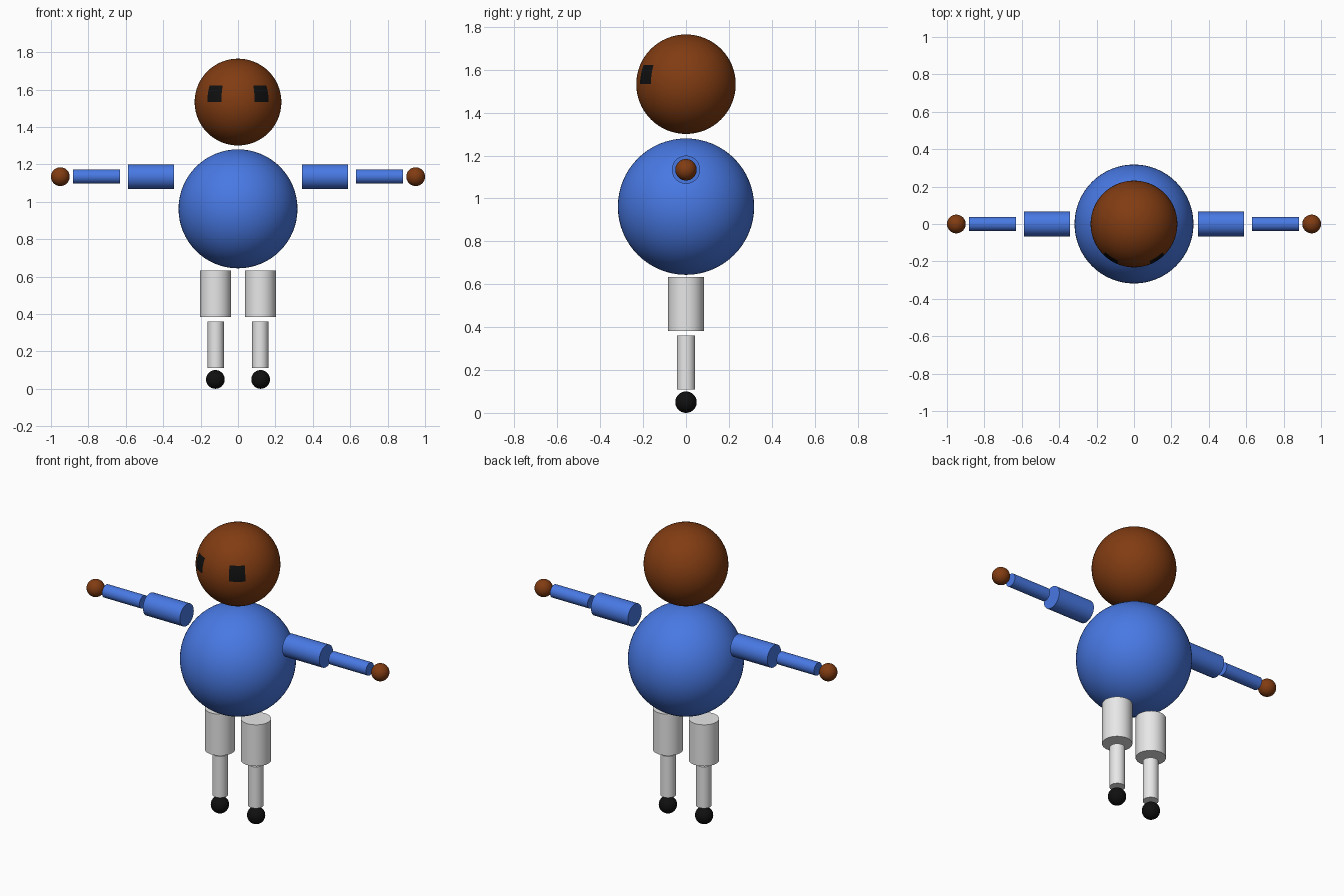
import bpy
import math

cube = bpy.data.objects.get("Cube")
if cube:
    bpy.data.objects.remove(cube, do_unlink=True)


def make_material(name, colour):
    mat = bpy.data.materials.new(name)
    mat.use_nodes = True
    mat.diffuse_color = (*colour, 1)
    mat.node_tree.nodes["Principled BSDF"].inputs["Base Color"].default_value = (*colour, 1)
    return mat


brown = make_material("brown skin", (0.22, 0.045, 0.006))
blue = make_material("blue shirt", (0.065, 0.19, 0.77))
white = make_material("white trousers", (0.8, 0.8, 0.8))
black = make_material("black", (0.005, 0.005, 0.005))


def finish(name, mat):
    obj = bpy.context.object
    obj.name = name
    obj.data.materials.append(mat)
    bpy.ops.object.shade_smooth_by_angle(angle=math.radians(40))
    return obj


def ball(name, mat, radius, location):
    bpy.ops.mesh.primitive_uv_sphere_add(segments=64, ring_count=32, radius=radius, location=location)
    return finish(name, mat)


def tube(name, mat, radius, length, location, rotation=(0, 0, 0)):
    bpy.ops.mesh.primitive_cylinder_add(vertices=48, radius=radius, depth=length,
                                        location=location, rotation=rotation)
    return finish(name, mat)


# Torso and head
ball("torso", blue, 0.318, (0, 0, 0.962))
head = ball("head", brown, 0.232, (0, 0, 1.533))

# Eyes: patches of head faces chosen by latitude and longitude from the front
head.data.materials.append(black)
for face in head.data.polygons:
    c = face.center
    longitude = math.degrees(math.atan2(abs(c.x), -c.y))
    latitude = math.degrees(math.asin(c.z / c.length))
    if 22.5 < longitude < 45 and 0 < latitude < 22.5:
        face.material_index = 1

# Arms and legs, mirrored left and right
sideways = (0, math.pi / 2, 0)
for side, s in (("left", 1), ("right", -1)):
    tube(side + "_upper_arm", blue, 0.066, 0.247, (s * 0.465, 0, 1.134), sideways)
    tube(side + "_forearm", blue, 0.038, 0.25, (s * 0.756, 0, 1.135), sideways)
    ball(side + "_hand", brown, 0.05, (s * 0.95, 0, 1.134))
    tube(side + "_thigh", white, 0.083, 0.25, (s * 0.12, 0, 0.508))
    tube(side + "_shin", white, 0.043, 0.25, (s * 0.119, 0, 0.235))
    ball(side + "_foot", black, 0.05, (s * 0.121, 0, 0.05))
